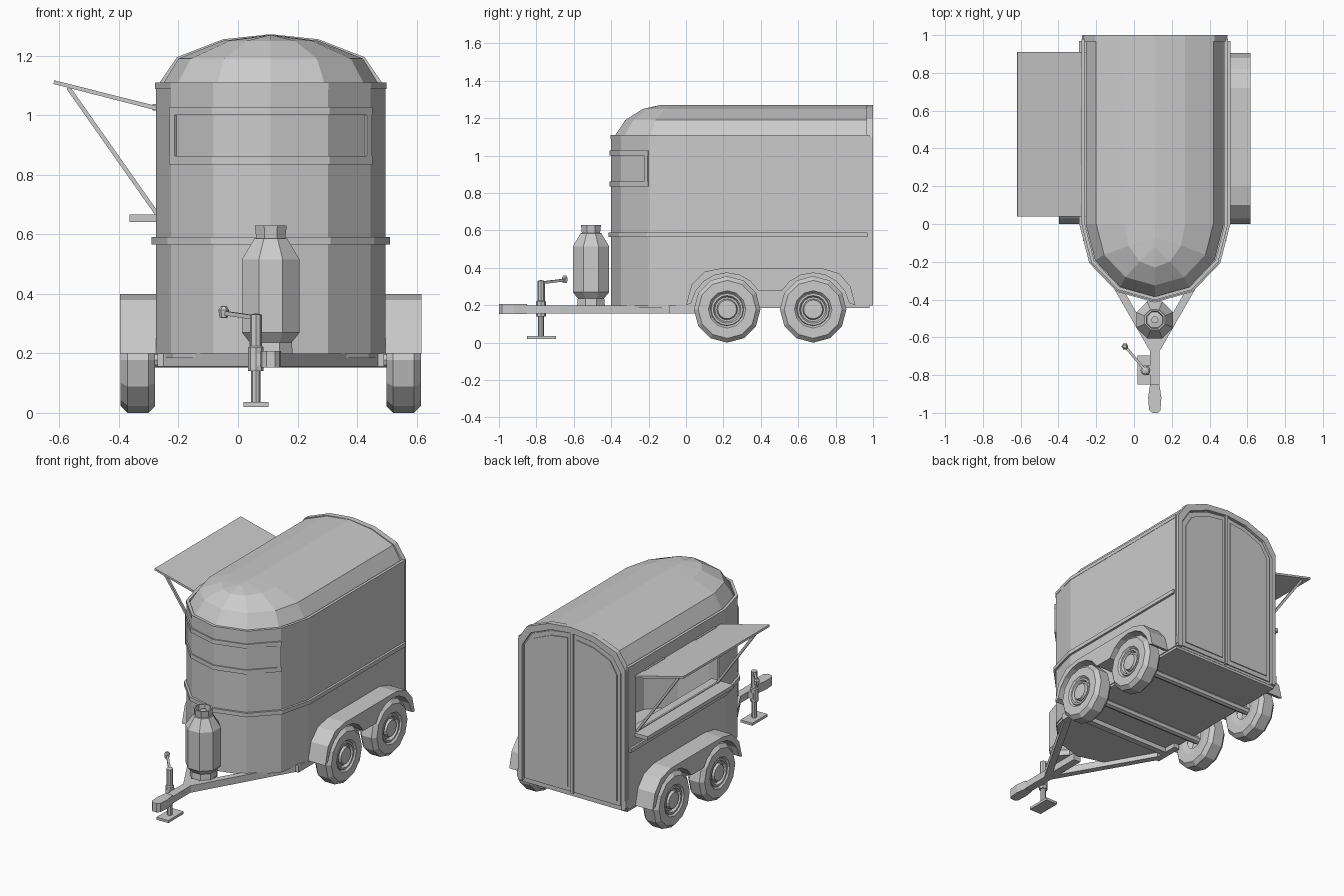
import bpy, bmesh
from math import cos, sin, radians, pi
from mathutils import Vector, Matrix

cube = bpy.data.objects.get("Cube")
if cube:
    bpy.data.objects.remove(cube, do_unlink=True)

grey = bpy.data.materials.new("plain grey")
grey.use_nodes = True
COLOUR = (0.6, 0.6, 0.6, 1)
grey.diffuse_color = COLOUR
grey.node_tree.nodes["Principled BSDF"].inputs["Base Color"].default_value = COLOUR

CX = 0.11      # centre line of the trailer
REAR = 0.98
HATCH = (0.06, 0.9)


def make(name, verts, faces):
    bm = bmesh.new()
    vs = [bm.verts.new(v) for v in verts]
    for f in faces:
        bm.faces.new([vs[i] for i in f])
    bmesh.ops.remove_doubles(bm, verts=bm.verts, dist=0.0001)
    bmesh.ops.recalc_face_normals(bm, faces=bm.faces)
    mesh = bpy.data.meshes.new(name)
    bm.to_mesh(mesh)
    bm.free()
    mesh.materials.append(grey)
    ob = bpy.data.objects.new(name, mesh)
    bpy.context.collection.objects.link(ob)
    return ob


def loft(name, rows, closed=False, skip=()):
    """Skin rows of points; closed joins last row to first and caps the ends."""
    n, m = len(rows[0]), len(rows)
    faces = []
    for r in range(m if closed else m - 1):
        for i in range(n - 1):
            if (r, i) not in skip:
                k = (r + 1) % m
                faces.append((r * n + i, r * n + i + 1, k * n + i + 1, k * n + i))
    if closed:
        faces += [[r * n for r in range(m)], [r * n + n - 1 for r in range(m)]]
    return make(name, [p for row in rows for p in row], faces)


def prism(name, poly, axis, a, b):
    """Extrude a flat outline along an axis from a to b."""
    n = len(poly)
    place = {"x": lambda p, t: (t, p[0], p[1]), "y": lambda p, t: (p[0], t, p[1]),
             "z": lambda p, t: (p[0], p[1], t)}[axis]
    verts = [place(p, t) for t in (a, b) for p in poly]
    faces = [list(range(n)), list(range(n, 2 * n))]
    faces += [(i, (i + 1) % n, (i + 1) % n + n, i + n) for i in range(n)]
    return make(name, verts, faces)


def box(name, x, y, z):
    return prism(name, [(x[0], y[0]), (x[1], y[0]), (x[1], y[1]), (x[0], y[1])], "z", *z)


def beam(name, p, q, w, h):
    """Rectangular bar between two points."""
    p, q = Vector(p), Vector(q)
    d = (q - p).normalized()
    side = d.cross((0, 0, 1))
    side = side.normalized() if side.length > 0.01 else Vector((1, 0, 0))
    up = side.cross(d)
    corners = [(-1, -1), (1, -1), (1, 1), (-1, 1)]
    rows = [[e + side * a * w / 2 + up * b * h / 2 for e in (p, q)] for a, b in corners]
    return loft(name, rows, True)


def lathe(name, profile, sides, at, axis="z", flip=1, turn=0.0):
    """Spin (radius, height) points about an axis."""
    rows = []
    for r, t in profile:
        ring = []
        for i in range(sides + 1):
            a = turn + 2 * pi * i / sides
            u, v = r * cos(a), r * sin(a)
            ring.append(Vector((u, v, t) if axis == "z" else (t * flip, u, v)) + Vector(at))
        rows.append(ring)
    n = sides + 1
    verts = [p for row in rows for p in row]
    faces = [(r * n + i, r * n + i + 1, (r + 1) * n + i + 1, (r + 1) * n + i)
             for r in range(len(rows) - 1) for i in range(sides)]
    bm = bmesh.new()
    ob = make(name, [], [])
    vs = [bm.verts.new(v) for v in verts]
    for f in faces:
        bm.faces.new([vs[i] for i in f])
    bmesh.ops.remove_doubles(bm, verts=bm.verts, dist=0.0001)
    bmesh.ops.recalc_face_normals(bm, faces=bm.faces)
    bm.to_mesh(ob.data)
    bm.free()
    return ob


def arc(h, d, z, first=30, last=150):
    return [(CX + h * cos(radians(a)), -d * sin(radians(a)), z)
            for a in range(first, last + 1, 30)]


def plan(h, d, z, y_end=REAR):
    """U-shaped plan with straight sides and a faceted nose."""
    ys = (y_end, HATCH[1], HATCH[0], 0)
    return ([(CX + h, y, z) for y in ys] + arc(h, d, z)
            + [(CX - h, y, z) for y in reversed(ys)])


# Body shell with a serving hatch in one side
W, D = 0.38, 0.395
levels = (0.2, 0.67, 1.02, 1.1)
body = loft("body_shell", [plan(W, D, z) for z in levels], skip={(1, 10)})
shell = body.modifiers.new("wall", "SOLIDIFY")
shell.thickness, shell.offset = 0.012, 0
prism("floor", [p[:2] for p in plan(W, D, 0)], "z", 0.185, 0.205)

# Roof with domed nose
ROOF = [(0.365, 0.385, 1.1), (0.31, 0.325, 1.19), (0.16, 0.23, 1.25), (0, 0.14, 1.27)]
loft("roof", [plan(*level) for level in ROOF])


# Mouldings running round the body
def moulding(name, out, z0, z1, y_end=REAR):
    loft(name, [plan(W + o, D + o, z, y_end)
                for o, z in ((-0.01, z0), (out, z0), (out, z1), (-0.01, z1))], True)


moulding("belt_moulding", 0.02, 0.565, 0.59, 0.97)
moulding("roof_moulding", 0.008, 1.088, 1.11)


# Wrapped front window: pane, rails and end posts
def band(name, out, z0, z1):
    loft(name, [arc(W + o, D + o, z)
                for o, z in ((-0.005, z0), (out, z0), (out, z1), (-0.005, z1))], True)


band("window_pane", 0.006, 0.86, 1.0)
band("window_top_rail", 0.014, 1.0, 1.028)
band("window_bottom_rail", 0.014, 0.835, 0.863)
for s in (-1, 1):
    a, b = [Vector(p) for p in arc(W + 0.005, D + 0.005, 0.932, 30, 60)]
    b = a.lerp(b, 0.12)
    a.x, b.x = [CX + s * (p.x - CX) for p in (a, b)]
    beam("window_end_post", a, b, 0.018, 0.19)

# Rear wall, arched frame and double doors
half = [(W, 0.2), (W, 1.1), (0.315, 1.195), (0.16, 1.255), (0, 1.272)]
outline = [(CX + x, z) for x, z in half] + [(CX - x, z) for x, z in half[-2::-1]]
prism("rear_wall", outline, "y", 0.965, 0.982)
inner = [(CX + (x - CX) * 0.92, 0.2 + (z - 0.2) * 0.965) for x, z in outline]
loft("rear_frame", [[(x, y, z) for x, z in ring] for ring, y in
                    ((outline, 0.97), (outline, 1), (inner, 1), (inner, 0.97))], True)
door = [(0.008, 0.215), (0.34, 0.215), (0.34, 1.07), (0.285, 1.155),
        (0.145, 1.21), (0.008, 1.228)]
for s in (-1, 1):
    mid = (0.174, 0.7)
    panel = [(mid[0] + (x - mid[0]) * 0.86, mid[1] + (z - mid[1]) * 0.94) for x, z in door]
    prism("rear_door", [(CX + s * x, z) for x, z in door], "y", 0.975, 0.989)
    prism("door_panel", [(CX + s * x, z) for x, z in panel], "y", 0.98, 0.995)
    box("rear_lamp", sorted((CX + s * 0.35, CX + s * 0.385)), (0.97, 1.0), (0.215, 0.265))
box("door_seam_strip", (CX - 0.01, CX + 0.01), (0.98, 0.998), (0.21, 1.235))

# Awning, counter and struts at the hatch
LEFT = CX - W
prism("awning", [(LEFT, 1.015), (-0.62, 1.105), (-0.617, 1.117), (LEFT, 1.03)], "y", 0.04, 0.91)
box("counter", (-0.365, LEFT + 0.06), (0.04, 0.91), (0.642, 0.666))
for y in (0.07, 0.88):
    beam("awning_strut", (-0.57, y, 1.092), (-0.272, y, 0.668), 0.014, 0.014)
for y in (0.1, 0.62):
    box("hatch_hinge", (-0.287, LEFT), (y, y + 0.21), (1.015, 1.038))

# Wheels, axles and twin-arch fenders
TYRE = [(0.06, -0.05), (0.1, -0.058), (0.155, -0.058), (0.178, -0.035), (0.178, 0.035),
        (0.155, 0.058), (0.1, 0.058), (0.088, 0.045)]
RIM = [(0.09, 0.044), (0.085, 0.052), (0.074, 0.052), (0.066, 0.036), (0.056, 0.036),
       (0.05, 0.054), (0, 0.056)]
AXLES, HUB = (0.22, 0.68), 0.178
top = [(0, 0.2), (0.03, 0.31), (0.1, 0.38), (0.2, 0.4), (0.72, 0.4), (0.82, 0.37),
       (0.88, 0.3), (0.905, 0.2)]
arches = [(AXLES[1] + 0.195 * cos(radians(a)), HUB + 0.195 * sin(radians(a)))
          for a in range(10, 151, 20)]
arches += [(AXLES[0] + 0.195 * cos(radians(a)), HUB + 0.195 * sin(radians(a)))
           for a in range(30, 171, 20)]
for s in (-1, 1):
    prism("fender", top + arches, "x", CX + s * 0.37, CX + s * 0.507)
    for y in AXLES:
        at = (CX + s * 0.446, y, HUB)
        lathe("tyre", TYRE, 12, at, "x", s)
        lathe("wheel_rim", RIM, 16, at, "x", s)
for y in AXLES:
    lathe("axle", [(0, -0.42), (0.025, -0.42), (0.025, 0.42), (0, 0.42)], 8, (CX, y, HUB), "x")

# Drawbar frame and coupler
for s in (-1, 1):
    beam("frame_rail", (CX + s * 0.01, -0.66, 0.178), (CX + s * 0.355, -0.06, 0.178), 0.04, 0.044)
    beam("side_rail", (CX + s * 0.36, -0.09, 0.178), (CX + s * 0.36, 0.1, 0.178), 0.04, 0.044)
beam("front_crossbar", (CX - W, 0, 0.178), (CX + W, 0, 0.178), 0.04, 0.044)
beam("tongue", (CX, -0.95, 0.178), (CX, -0.4, 0.178), 0.05, 0.044)
prism("coupler", [(CX + x, y) for x, y in ((-0.025, -0.85), (-0.035, -0.92), (-0.03, -0.985),
      (-0.015, -1), (0.015, -1), (0.03, -0.985), (0.035, -0.92), (0.025, -0.85))],
      "z", 0.152, 0.208)

# Gas cylinder with foot ring, collar and valve
BOTTLE = [(0, 0.23), (0.07, 0.23), (0.105, 0.27), (0.105, 0.515), (0.06, 0.585), (0, 0.595)]
COLLAR = [(0.052, 0.58), (0.058, 0.63), (0.048, 0.63), (0.044, 0.58)]
FOOT = [(0.075, 0.25), (0.08, 0.2), (0, 0.2)]
for name, shape in (("gas_cylinder", BOTTLE), ("cylinder_collar", COLLAR), ("cylinder_foot", FOOT)):
    lathe(name, shape, 8, (CX, -0.508, 0), turn=pi / 8)
lathe("cylinder_valve", [(0.02, 0.59), (0.02, 0.615), (0, 0.615)], 6, (CX, -0.508, 0))

# Jockey stand with crank
JACK = (0.06, -0.775, 0)
lathe("jack_tube", [(0, 0.14), (0.026, 0.14), (0.026, 0.22), (0.02, 0.225), (0.02, 0.33),
                    (0, 0.335)], 8, JACK)
lathe("jack_leg", [(0.016, 0.03), (0.016, 0.16)], 8, JACK)
box("jack_foot", (0.018, 0.102), (-0.85, -0.695), (0.02, 0.036))
box("jack_bracket", (0.05, 0.1), (-0.8, -0.75), (0.16, 0.2))
beam("crank_arm", (0.06, -0.775, 0.32), (-0.045, -0.65, 0.335), 0.014, 0.014)
lathe("crank_knob", [(0, 0.318), (0.014, 0.32), (0.018, 0.345), (0.01, 0.358), (0, 0.36)], 6,
      (-0.048, -0.648, 0))
